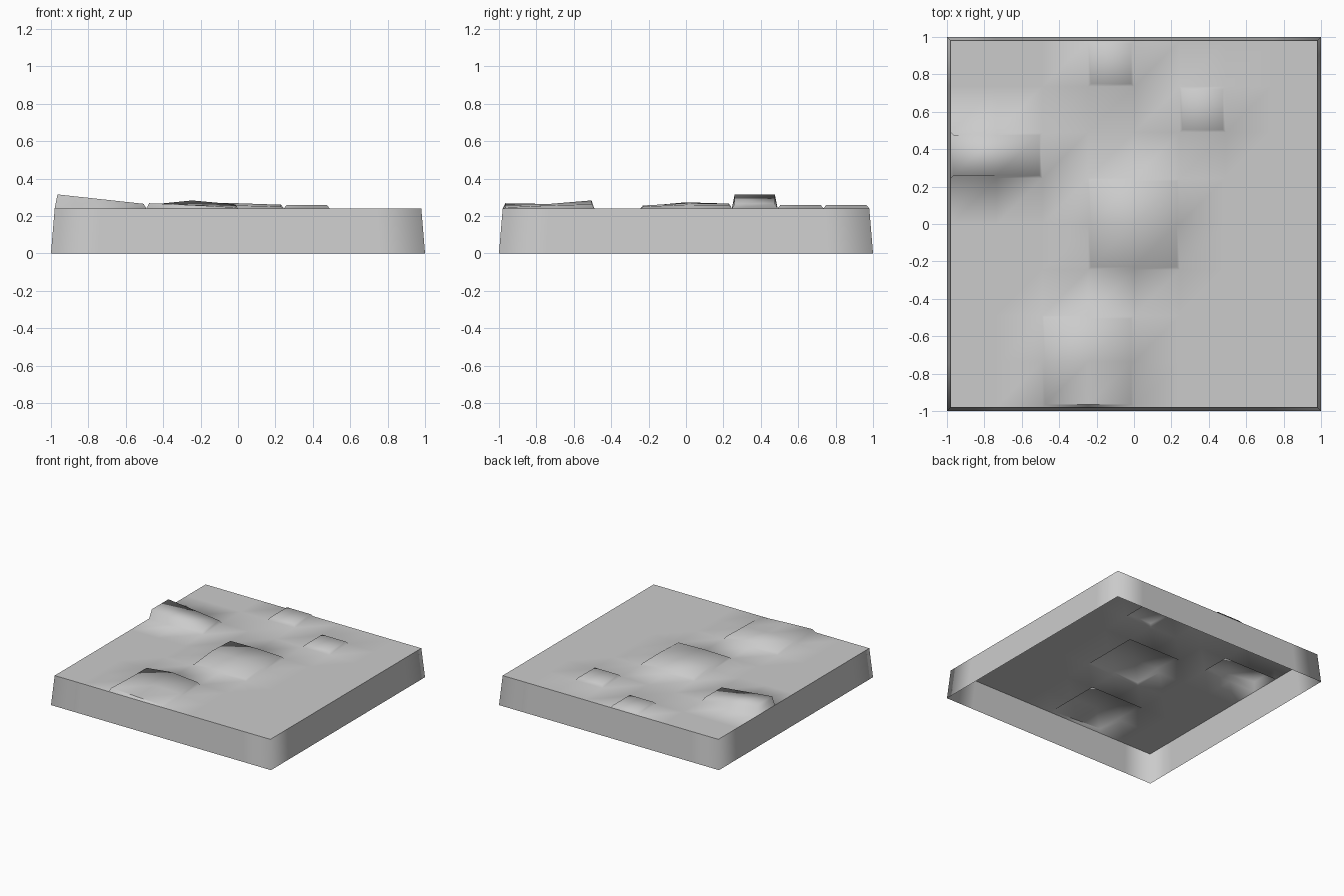
import bpy
import bmesh

cube = bpy.data.objects.get("Cube")
if cube:
    bpy.data.objects.remove(cube, do_unlink=True)

RIM = 0.98            # half width of the top
TOP = 0.24            # height of the flat ground
CELL = RIM / 4        # ground is an 8 x 8 grid
BEVEL = 0.015         # run of the steep sides of each mound

# Mounds: first cell (column, row) and rows of corner heights, front to back
MOUNDS = [
    (0, 5, [[0.315, 0.29, 0.265], [0.315, 0.29, 0.265]]),
    (2, 0, [[0.268, 0.258, 0.246], [0.26, 0.264, 0.256], [0.256, 0.283, 0.262]]),
    (3, 3, [[0.252, 0.256, 0.25], [0.273, 0.268, 0.26], [0.263, 0.266, 0.258]]),
    (3, 7, [[0.259, 0.259], [0.259, 0.259]]),
    (5, 6, [[0.259, 0.259], [0.259, 0.259]]),
]

stone = bpy.data.materials.new("plain grey")
stone.use_nodes = True
grey = (0.6, 0.6, 0.6, 1)
stone.diffuse_color = grey
stone.node_tree.nodes["Principled BSDF"].inputs["Base Color"].default_value = grey

# Flat ground
bm = bmesh.new()
bmesh.ops.create_grid(bm, x_segments=8, y_segments=8, size=RIM)
for v in bm.verts:
    v.co.z = TOP

# Slanted skirt, open underneath
rim = [e for e in bm.edges if e.is_boundary]
skirt = bmesh.ops.extrude_edge_only(bm, edges=rim)["geom"]
for v in skirt:
    if isinstance(v, bmesh.types.BMVert):
        v.co.x /= RIM
        v.co.y /= RIM
        v.co.z = 0
for e in rim:
    e.smooth = False
bmesh.ops.recalc_face_normals(bm, faces=bm.faces[:])
if max(bm.faces, key=lambda f: f.calc_center_median().z).normal.z < 0:
    bmesh.ops.reverse_faces(bm, faces=bm.faces[:])

# Raised mounds
for col, row, heights in MOUNDS:
    cols, rows = len(heights[0]) - 1, len(heights) - 1
    patch = []
    for f in bm.faces:
        c = f.calc_center_median()
        i, j = (c.x + RIM) / CELL, (c.y + RIM) / CELL
        if c.z > TOP - 0.01 and col < i < col + cols and row < j < row + rows:
            patch.append(f)
    bmesh.ops.inset_region(bm, faces=patch, thickness=BEVEL, use_even_offset=True)
    for v in {v for f in patch for v in f.verts}:
        i = round((v.co.x + RIM) / CELL) - col
        j = round((v.co.y + RIM) / CELL) - row
        v.co.z = heights[j][i]

for f in bm.faces:
    f.smooth = True

mesh = bpy.data.meshes.new("ground_tile")
bm.to_mesh(mesh)
bm.free()
mesh.materials.append(stone)
tile = bpy.data.objects.new("ground_tile", mesh)
bpy.context.collection.objects.link(tile)
